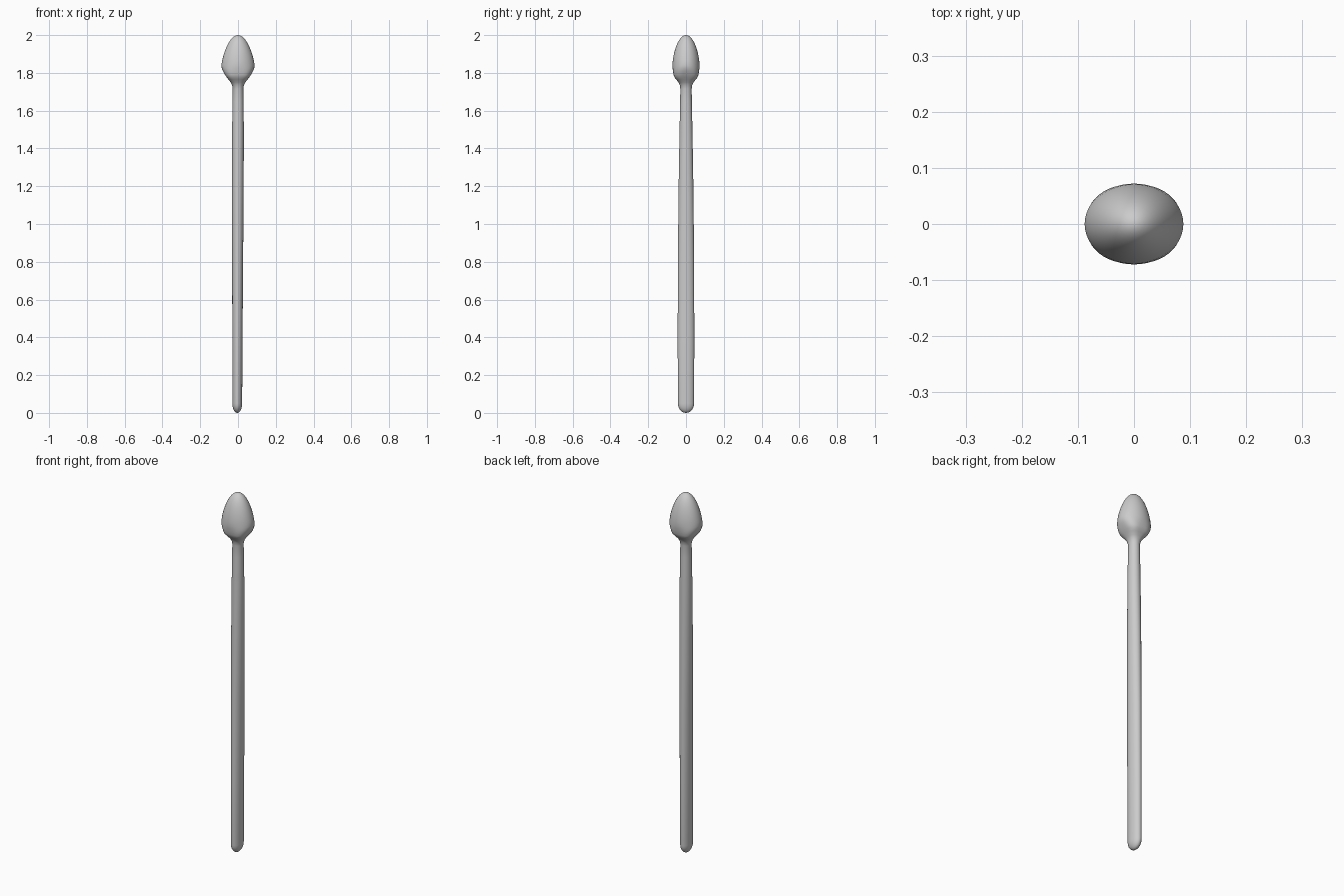
import bpy, bmesh
from math import cos, sin, pi, sqrt, copysign

if "Cube" in bpy.data.objects:
    bpy.data.objects.remove(bpy.data.objects["Cube"])

SIDES = 48


def ring(bm, z, rx, ry, n=2.0, cx=0.0):
    """Superelliptic cross-section; n above 2 is squarer."""
    out = []
    for i in range(SIDES):
        a = 2 * pi * i / SIDES
        c, s = cos(a), sin(a)
        out.append(bm.verts.new((cx + copysign(abs(c) ** (2 / n), c) * rx,
                                 copysign(abs(s) ** (2 / n), s) * ry, z)))
    return out


sections = []

# rounded butt of the handle
for k in range(1, 7):
    a = k / 6 * pi / 2
    sections.append((0.05 * (1 - cos(a)), 0.026 * sin(a), 0.043 * sin(a), 2, -0.004))

# handle, flattened low down and rounder towards the neck
sections += [
    (0.40, 0.027, 0.044, 2, -0.003),
    (0.80, 0.029, 0.043, 2, -0.002),
    (1.20, 0.031, 0.039, 2, -0.001),
    (1.50, 0.031, 0.034, 2, 0),
    (1.65, 0.029, 0.031, 2, 0),
    (1.715, 0.028, 0.030, 2, 0),
    # neck flare and squarish shoulder
    (1.735, 0.031, 0.033, 2.2, 0),
    (1.75, 0.039, 0.040, 2.5, 0),
    (1.765, 0.051, 0.052, 2.9, 0),
    (1.777, 0.060, 0.061, 3.2, 0),
    (1.79, 0.069, 0.066, 2.9, 0),
    (1.81, 0.080, 0.069, 2.5, 0),
    (1.825, 0.086, 0.071, 2.2, 0),
]

# egg-shaped head
for k in range(12):
    t = sin(k / 12 * pi / 2)
    sections.append((1.84 + 0.16 * t, 0.088 * sqrt(1 - t ** 1.3 if k else 1),
                     0.072 * sqrt(1 - t ** 1.6 if k else 1), 2, 0))

# loft everything into one skin
bm = bmesh.new()
rings = [ring(bm, *s) for s in sections]
for low, high in zip(rings, rings[1:]):
    for i in range(SIDES):
        j = (i + 1) % SIDES
        bm.faces.new((low[i], low[j], high[j], high[i]))
for loop, tip in ((rings[0], (-0.004, 0, 0)), (rings[-1], (0, 0, 2))):
    pole = bm.verts.new(tip)
    for i in range(SIDES):
        bm.faces.new((loop[i], loop[(i + 1) % SIDES], pole))
bmesh.ops.recalc_face_normals(bm, faces=bm.faces)
for f in bm.faces:
    f.smooth = True

mesh = bpy.data.meshes.new("handle_and_head")
bm.to_mesh(mesh)
bm.free()
bpy.context.collection.objects.link(bpy.data.objects.new("handle_and_head", mesh))
